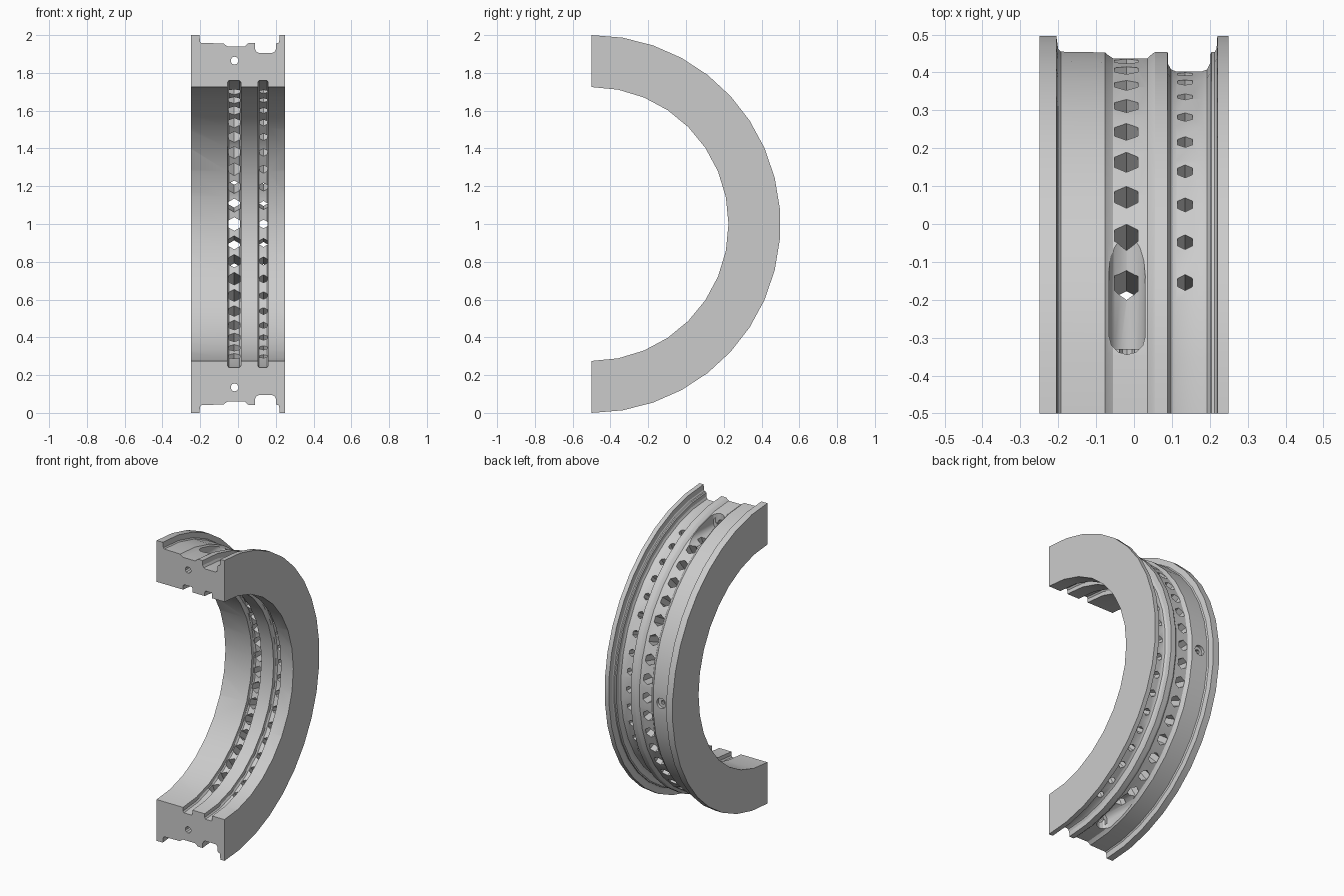
import bpy, bmesh
from math import sin, cos, pi, radians
from mathutils import Vector

if "Cube" in bpy.data.objects:
    bpy.data.objects.remove(bpy.data.objects["Cube"])

AXIS = Vector((0, -0.5, 1))   # centre of the half ring, axis runs along x
X = Vector((1, 0, 0))


def radial(deg):
    return Vector((0, cos(radians(deg)), sin(radians(deg))))


def finish(bm, name):
    bmesh.ops.recalc_face_normals(bm, faces=bm.faces)
    mesh = bpy.data.meshes.new(name)
    bm.to_mesh(mesh)
    bm.free()
    ob = bpy.data.objects.new(name, mesh)
    bpy.context.collection.objects.link(ob)
    return ob


def sweep(name, profile, start, end, steps):
    """Turn a closed (x, radius) profile around the ring axis."""
    bm = bmesh.new()
    rings = []
    for i in range(steps + 1):
        d = radial(start + (end - start) * i / steps)
        rings.append([bm.verts.new(AXIS + X * x + d * r) for x, r in profile])
    n = len(profile)
    for a, b in zip(rings, rings[1:]):
        for k in range(n):
            bm.faces.new((a[k], a[(k + 1) % n], b[(k + 1) % n], b[k]))
    bm.faces.new(rings[0])
    bm.faces.new(rings[-1])
    return finish(bm, name)


def extrude(bm, points, offset):
    a = [bm.verts.new(p) for p in points]
    b = [bm.verts.new(p + offset) for p in points]
    bm.faces.new(a)
    bm.faces.new(b)
    n = len(a)
    for k in range(n):
        bm.faces.new((a[k], a[(k + 1) % n], b[(k + 1) % n], b[k]))


def prism(bm, base, d, length, radius, sides):
    t = X.cross(d)
    pts = [base + (t * cos(2 * pi * k / sides) + X * sin(2 * pi * k / sides)) * radius
           for k in range(sides)]
    extrude(bm, pts, d * length)


# Ring body with the outer flanges and grooves
outer = [(-.25, .5), (-.25, 1), (-.205, 1), (-.2, .965), (-.193, .958), (-.076, .956),
         (-.07, .95), (-.055, .94), (.035, .94), (.05, .954), (.056, .957), (.089, .957),
         (.09, .925), (.098, .911), (.11, .906), (.18, .906), (.193, .911), (.2, .925),
         (.2, .95), (.205, .957), (.213, .957), (.218, .966), (.22, 1), (.25, 1), (.25, .5)]
body = sweep("half_ring", outer, -90, 90, 19)

# Bore with its two inner grooves
inner = [(-.3, .3), (-.3, .725), (-.055, .725), (-.055, .75), (-.048, .76), (.008, .76),
         (.015, .75), (.015, .725), (.105, .725), (.105, .75), (.112, .76), (.153, .76),
         (.16, .75), (.16, .725), (.3, .725), (.3, .3)]
cutters = [sweep("bore_cutter", inner, -101.25, 101.25, 18)]

# Two rows of radial holes
bm = bmesh.new()
for i in range(-9, 10):
    d = radial(i * 7.5)
    for x, r in ((-.02, .036), (.135, .023)):
        prism(bm, AXIS + X * x + d * .68, d, .3, r, 6)
cutters.append(finish(bm, "radial_hole_cutter"))

# Bolt seats near both ends, and the shallow seat on the outside
Y = Vector((0, 1, 0))
seats, bolts, slots = bmesh.new(), bmesh.new(), bmesh.new()
for s in (1, -1):
    c = Vector((-.018, 0, 1 + s * .865))
    prism(seats, c + Y * -.33, Y, .36, .048, 16)
    prism(bolts, c + Y * -.6, Y, .3, .021, 10)
    outline = [Vector((c.x + .0475 * cos(a), -.297 + .0475 * sin(a), c.z))
               for a in [pi + pi * k / 6 for k in range(7)]]
    outline += [Vector((c.x + .0475, 0, c.z)), Vector((c.x - .0475, 0, c.z))]
    extrude(slots, outline, Vector((0, 0, s * .2)))
spot = AXIS + X * -.135
prism(seats, spot + Y * .935, Y, .1, .034, 16)
prism(bolts, spot + Y * .86, Y, .15, .013, 10)
cutters += [finish(seats, "bolt_seat_cutter"), finish(bolts, "bolt_hole_cutter"),
            finish(slots, "seat_opening_cutter")]

# Apply all cuts
for c in cutters:
    c.hide_render = True
    m = body.modifiers.new(c.name, 'BOOLEAN')
    m.operation = 'DIFFERENCE'
    m.solver = 'EXACT'
    m.object = c
bpy.context.view_layer.objects.active = body
body.select_set(True)
for m in list(body.modifiers):
    bpy.ops.object.modifier_apply(modifier=m.name)
for c in cutters:
    bpy.data.objects.remove(c)
bpy.ops.object.shade_smooth_by_angle(angle=radians(25))
